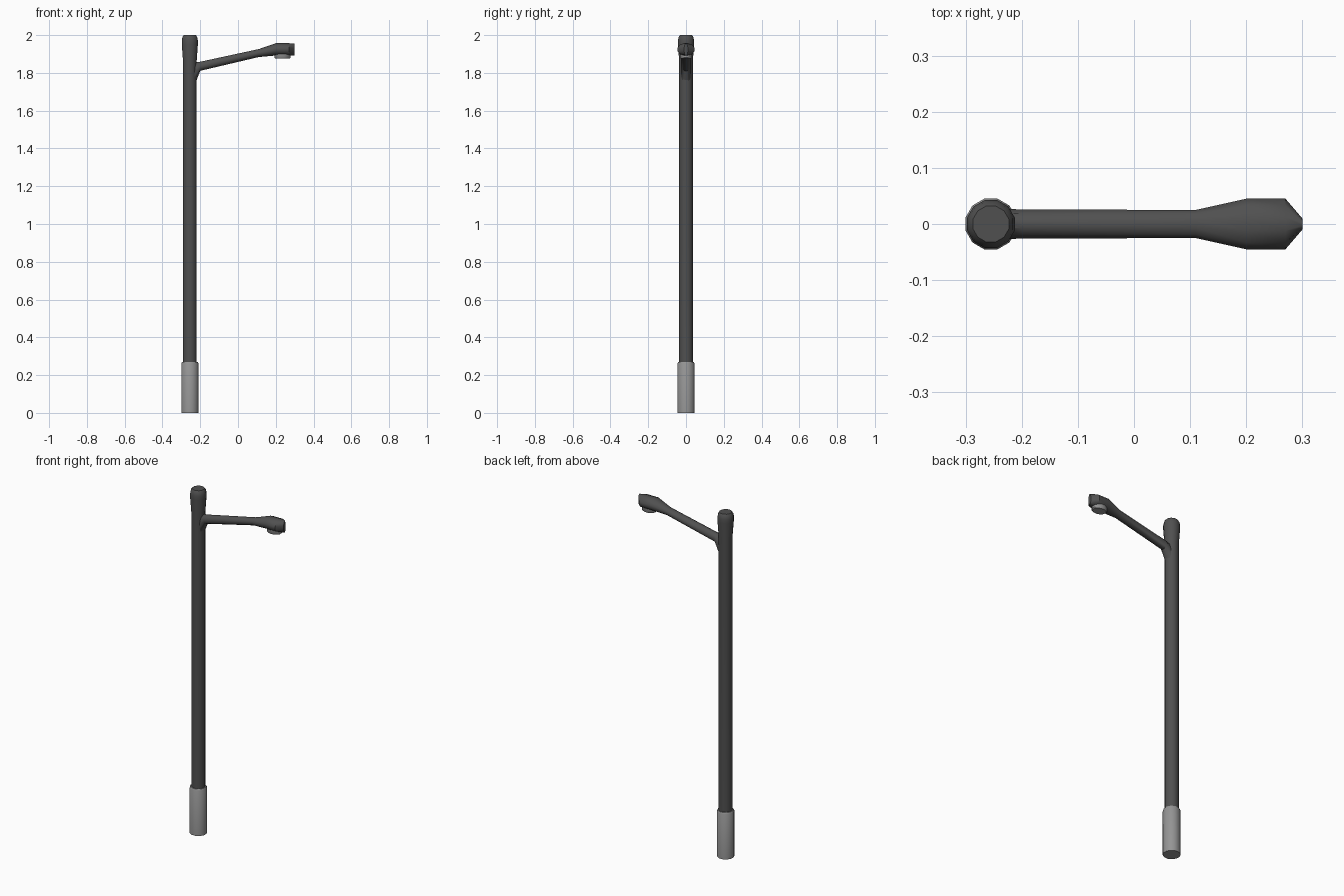
import bpy, bmesh, math

if "Cube" in bpy.data.objects:
    bpy.data.objects.remove(bpy.data.objects["Cube"])

SIDES = 12
POLE_X = -0.255


def material(name, v):
    m = bpy.data.materials.new(name)
    m.diffuse_color = (v, v, v, 1)
    m.use_nodes = True
    m.node_tree.nodes["Principled BSDF"].inputs["Base Color"].default_value = m.diffuse_color
    return m


dark = material("dark_metal", 0.08)
light = material("light_grey", 0.3)


def loft(name, rings, mat, angle=40):
    """Skin a list of vertex rings and close both ends."""
    bm = bmesh.new()
    loops = [[bm.verts.new(p) for p in ring] for ring in rings]
    for a, b in zip(loops, loops[1:]):
        for i in range(len(a)):
            j = (i + 1) % len(a)
            bm.faces.new((a[i], a[j], b[j], b[i]))
    bm.faces.new(loops[0][::-1])
    bm.faces.new(loops[-1])
    bmesh.ops.recalc_face_normals(bm, faces=bm.faces)
    me = bpy.data.meshes.new(name)
    bm.to_mesh(me)
    bm.free()
    ob = bpy.data.objects.new(name, me)
    bpy.context.collection.objects.link(ob)
    me.materials.append(mat)
    bpy.context.view_layer.objects.active = ob
    ob.select_set(True)
    bpy.ops.object.shade_smooth_by_angle(angle=math.radians(angle))
    ob.select_set(False)
    return ob


ANGLES = [2 * math.pi * (i + 0.5) / SIDES for i in range(SIDES)]


def flat_ring(x, z, rx, ry):
    c = math.cos(math.pi / SIDES)
    return [(x + rx / c * math.cos(t), ry / c * math.sin(t), z) for t in ANGLES]


def turned(name, profile, mat):
    return loft(name, [flat_ring(POLE_X, z, r, r) for r, z in profile], mat)


def arm_ring(x, bottom, top, half_width):
    c = math.cos(math.pi / SIDES)
    mid, hh = (top + bottom) / 2, (top - bottom) / 2
    return [(x, half_width / c * math.cos(t), mid + hh / c * math.sin(t))
            for t in ANGLES]


# Sleeve around the foot
turned("base_sleeve", [(0.045, 0), (0.045, 0.262), (0.041, 0.27)], light)

# Pole with flared, domed top
turned("pole", [(0.036, 0.25), (0.036, 1.86), (0.0425, 1.95),
                (0.0425, 1.972), (0.039, 1.99), (0.032, 2.0)], dark)

# Arm: gusset at the pole, slim tube, swelling into the lamp head
arm = [(-0.235, 1.72, 1.855, 0.027), (-0.2, 1.811, 1.859, 0.026),
       (0.11, 1.884, 1.926, 0.025), (0.2, 1.892, 1.957, 0.045),
       (0.27, 1.892, 1.957, 0.045), (0.3, 1.892, 1.955, 0.01)]
loft("arm_and_head", [arm_ring(*s) for s in arm], dark)

# Lens under the head
loft("lens", [flat_ring(0.235, 1.91, 0.043, 0.033),
              flat_ring(0.235, 1.881, 0.043, 0.033),
              flat_ring(0.235, 1.876, 0.038, 0.029)], light)
